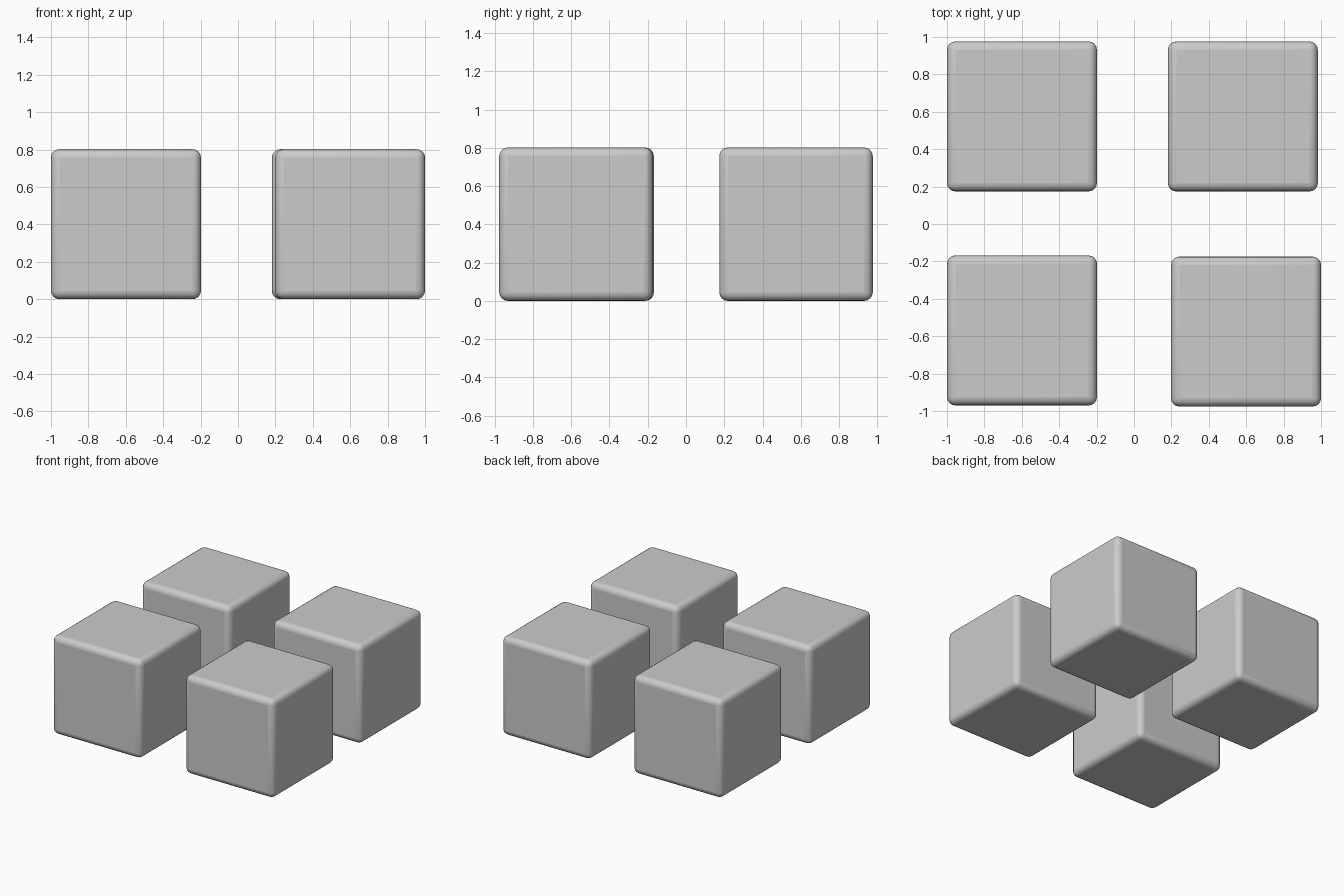
import bpy

if "Cube" in bpy.data.objects:
    bpy.data.objects.remove(bpy.data.objects["Cube"])

SIZE = 0.802
BEVEL = 0.045


def rounded_cube(name, x, y):
    bpy.ops.mesh.primitive_cube_add(size=SIZE, location=(x, y, SIZE / 2))
    cube = bpy.context.object
    cube.name = name
    # rounded edges
    bevel = cube.modifiers.new("rounded_edges", 'BEVEL')
    bevel.width = BEVEL
    bevel.segments = 4
    bpy.ops.object.shade_smooth_by_angle()


# four slightly unevenly placed blocks
for name, x, y in (("front_left_block", -0.599, -0.569),
                   ("front_right_block", 0.599, -0.575),
                   ("back_left_block", -0.599, 0.575),
                   ("back_right_block", 0.582, 0.575)):
    rounded_cube(name, x, y)
